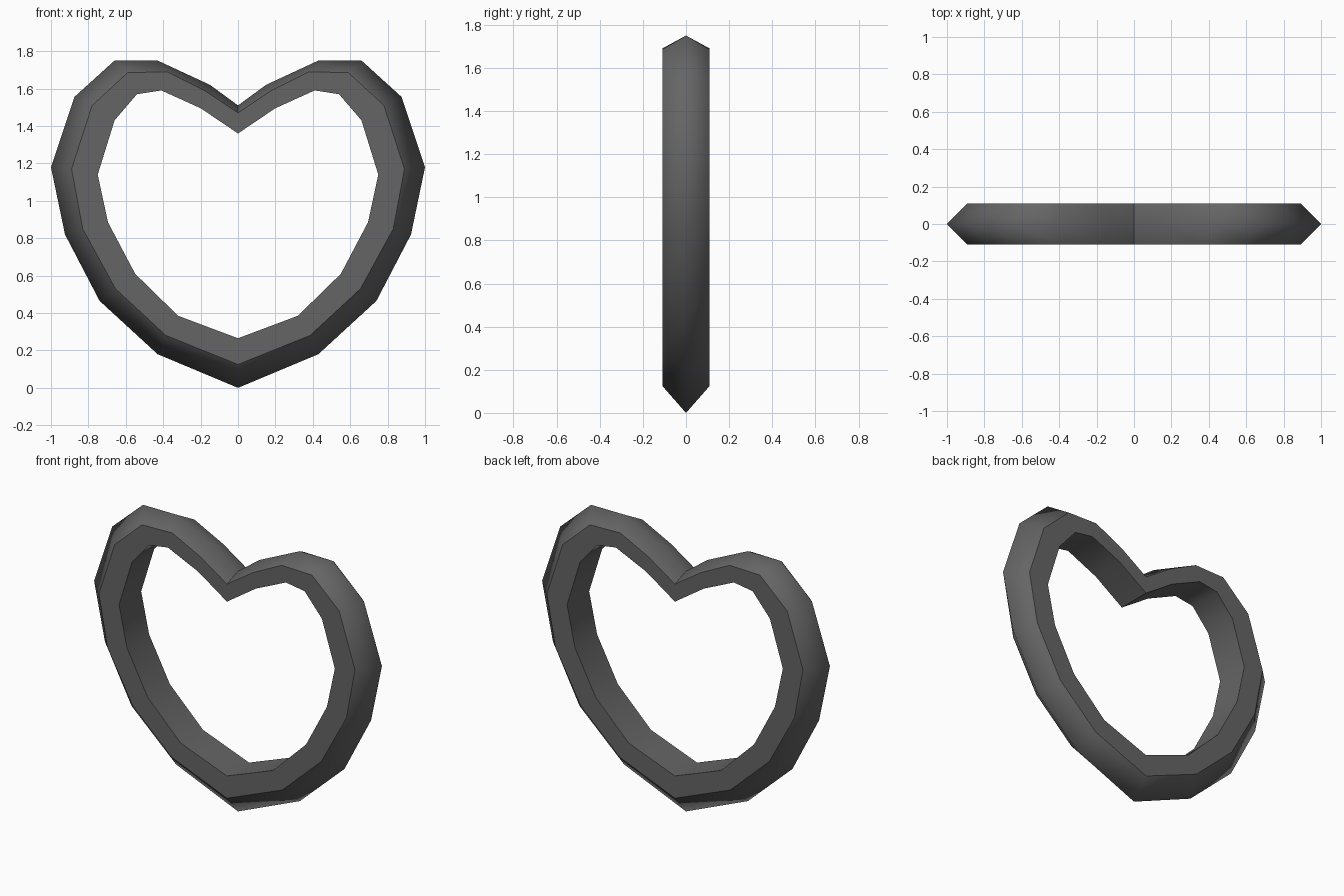
import bpy
import bmesh

# Remove the default cube
cube = bpy.data.objects.get("Cube")
if cube:
    bpy.data.objects.remove(cube, do_unlink=True)

# Half outlines (x, z) from the notch round to the bottom tip
RIDGE = [(0, 1.51), (.15, 1.62), (.43, 1.75), (.66, 1.75), (.875, 1.555),
         (1, 1.18), (.925, .82), (.74, .465), (.43, .18), (0, 0)]
RIM = [(0, 1.47), (.18, 1.59), (.38, 1.69), (.59, 1.685), (.78, 1.51),
       (.89, 1.17), (.83, .85), (.655, .53), (.385, .28), (0, .125)]
INNER = [(0, 1.36), (.2, 1.495), (.41, 1.59), (.54, 1.57), (.66, 1.43),
         (.75, 1.14), (.695, .885), (.55, .61), (.32, .385), (0, .265)]
HALF_DEPTH = .11


def mirrored(half):
    """Close a half outline into a full loop across x = 0."""
    return half + [(-x, z) for x, z in half[-2:0:-1]]


# Dark grey material
grey = bpy.data.materials.new("dark_grey")
grey.use_nodes = True
colour = (.13, .13, .13, 1)
grey.diffuse_color = colour
grey.node_tree.nodes["Principled BSDF"].inputs["Base Color"].default_value = colour

# Five-sided section: pointed outside, flat front, back and inside
section = [(RIDGE, 0), (RIM, -HALF_DEPTH), (INNER, -HALF_DEPTH),
           (INNER, HALF_DEPTH), (RIM, HALF_DEPTH)]
bm = bmesh.new()
loops = [[bm.verts.new((x, y, z)) for x, z in mirrored(half)]
         for half, y in section]

# Bridge neighbouring loops
for k, a in enumerate(loops):
    b = loops[(k + 1) % len(loops)]
    for i in range(len(a)):
        j = (i + 1) % len(a)
        bm.faces.new((a[i], a[j], b[j], b[i])).smooth = True
bmesh.ops.recalc_face_normals(bm, faces=bm.faces)

# Crisp edges along the flat faces, soft ridge
for loop in loops[1:]:
    for i, v in enumerate(loop):
        bm.edges.get((v, loop[(i + 1) % len(loop)])).smooth = False

# Crisp crease at the notch
for a, b in zip(loops, loops[1:] + loops[:1]):
    bm.edges.get((a[0], b[0])).smooth = False

mesh = bpy.data.meshes.new("heart_ring")
bm.to_mesh(mesh)
bm.free()
mesh.materials.append(grey)
heart = bpy.data.objects.new("heart_ring", mesh)
bpy.context.collection.objects.link(heart)
